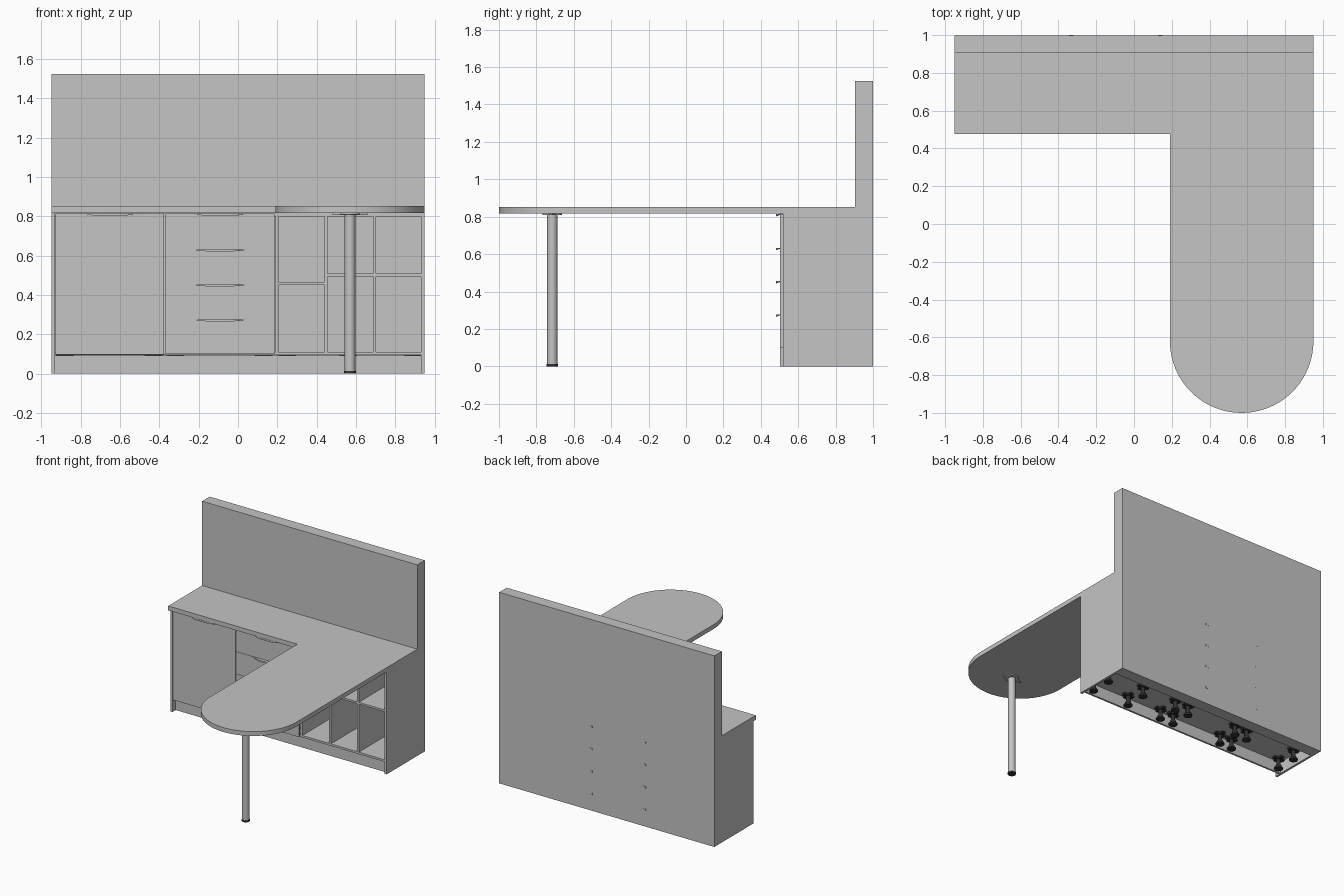
import bpy, bmesh, math

cube = bpy.data.objects.get("Cube")
if cube:
    bpy.data.objects.remove(cube, do_unlink=True)


def material(name, value):
    mat = bpy.data.materials.new(name)
    mat.use_nodes = True
    colour = (value, value, value, 1)
    mat.diffuse_color = colour
    mat.node_tree.nodes["Principled BSDF"].inputs["Base Color"].default_value = colour
    return mat


GREY = material("plain grey", 0.555)
BLACK = material("black plastic", 0.03)


def finish(name, bm, smooth=False, mat=GREY):
    bmesh.ops.recalc_face_normals(bm, faces=bm.faces)
    mesh = bpy.data.meshes.new(name)
    bm.to_mesh(mesh)
    bm.free()
    mesh.materials.append(mat)
    ob = bpy.data.objects.new(name, mesh)
    bpy.context.collection.objects.link(ob)
    if smooth:
        bpy.ops.object.select_all(action='DESELECT')
        ob.select_set(True)
        bpy.context.view_layer.objects.active = ob
        bpy.ops.object.shade_smooth_by_angle(angle=math.radians(35))


def add_prism(bm, outline, z0, z1):
    """Extrude an outline upwards and return its lower vertices."""
    lower = [bm.verts.new((x, y, z0)) for x, y in outline]
    ext = bmesh.ops.extrude_face_region(bm, geom=[bm.faces.new(lower)], use_keep_orig=True)
    for v in ext["geom"]:
        if isinstance(v, bmesh.types.BMVert):
            v.co.z = z1
    return lower


def rect(x0, x1, y0, y1):
    return [(x0, y0), (x1, y0), (x1, y1), (x0, y1)]


def circle(x, y, r, sides):
    return [(x + r * math.cos(2 * math.pi * i / sides),
             y + r * math.sin(2 * math.pi * i / sides)) for i in range(sides)]


def stack(name, layers, smooth=False, mat=GREY):
    """One object from layers given as (outline, bottom, top)."""
    bm = bmesh.new()
    for outline, z0, z1 in layers:
        add_prism(bm, outline, z0, z1)
    finish(name, bm, smooth, mat)


def box(name, x0, x1, y0, y1, z0, z1):
    stack(name, [(rect(x0, x1, y0, y1), z0, z1)])


FRONT, CARCASS, WALL, TOP = 0.503, 0.519, 0.904, 0.817

# Back wall
box("back_wall", -0.95, 0.95, WALL, 0.999, 0, 1.525)

# L-shaped worktop with a rounded peninsula end
arc = [(0.57 + 0.38 * math.cos(a), -0.62 + 0.38 * math.sin(a))
       for a in (math.pi + math.pi * i / 40 for i in range(41))]
outline = [(-0.95, WALL), (-0.95, 0.477), (0.19, 0.477)] + arc + [(0.95, WALL)]
stack("worktop", [(outline, TOP, 0.852)], True)

# Peninsula support post with black foot, collar and pointed mounting plate
post = (0.57, -0.715)
stack("post_foot", [(circle(*post, 0.03, 32), 0, 0.013)], True, BLACK)
stack("support_post", [(circle(*post, 0.027, 32), 0.013, 0.81),
                       (circle(*post, 0.052, 32), 0.809, TOP)], True)
stack("post_mounting_plate",
      [([(0.48, -0.715), (0.57, -0.755), (0.66, -0.715), (0.57, -0.675)], 0.808, 0.816)])

# End panels and plinth
box("left_end_panel", 0.932, 0.95, CARCASS, WALL, 0, TOP)
box("right_end_panel", -0.95, -0.932, FRONT, WALL, 0, TOP)
box("plinth", -0.932, 0.932, 0.545, 0.56, 0, 0.092)

# Cabinet carcass
box("carcass_bottom", -0.932, 0.932, CARCASS, WALL, 0.095, 0.111)
box("carcass_top", -0.932, 0.932, CARCASS, WALL, 0.8, TOP)
for i, x in enumerate((-0.38, 0.19, 0.441, 0.688, 0.93)):
    box(f"upright_{i + 1}", x, min(x + 0.015, 0.94), CARCASS, WALL, 0.111, 0.8)

# Open shelving
box("low_shelf", 0.205, 0.441, CARCASS, WALL, 0.45, 0.465)
box("high_shelf_inner", 0.456, 0.688, CARCASS, WALL, 0.494, 0.509)
box("high_shelf_outer", 0.703, 0.93, CARCASS, WALL, 0.494, 0.509)


def handle(name, xc, z):
    """Full-width lip that swells forward and curls down in the middle."""
    n, half = 40, 0.277

    def swell(x):
        t = min(1, max(0, (0.15 - abs(x - xc)) / 0.1))
        return t * t * (3 - 2 * t)

    xs = [xc - half + 2 * half * i / n for i in range(n + 1)]
    edge = [(x, FRONT - 0.001 - 0.022 * swell(x)) for x in xs]
    bm = bmesh.new()
    add_prism(bm, edge + [(xs[-1], CARCASS), (xs[0], CARCASS)], z, z + 0.003)
    lip = [p for p in edge if swell(p[0]) > 0]
    for v in add_prism(bm, lip + [(x, y + 0.003) for x, y in reversed(lip)], z, z + 0.002):
        v.co.z -= 0.009 * swell(v.co.x)
    finish(name, bm)


# Cupboard door
box("cupboard_door", -0.928, -0.376, FRONT, CARCASS, 0.098, 0.811)
handle("door_handle", -0.652, 0.811)

# Drawer stack with runners whose ends show at the back
levels = (0.096, 0.275, 0.453, 0.631, 0.812)
for i, (z0, z1) in enumerate(zip(levels, levels[1:])):
    box(f"drawer_front_{i + 1}", -0.371, 0.186, FRONT, CARCASS, z0 + 0.003, z1 - 0.001)
    handle(f"drawer_handle_{i + 1}", -0.092, z1 - 0.001)
    for side, x in (("right", -0.333), ("left", 0.14)):
        z = z0 + 0.039
        box(f"drawer_runner_{side}_{i + 1}", x - 0.012, x + 0.012, 0.53, 1.0005,
            z - 0.007, z + 0.007)

# Adjustable black feet with cross-shaped fixing heads under the cabinets
for i, x in enumerate((0.89, 0.56, 0.25, 0.13, -0.32, -0.43, -0.88)):
    for row, y in (("front", 0.6), ("back", 0.77)):
        stack(f"cabinet_foot_{row}_{i + 1}",
              [(circle(x, y, 0.032, 16), 0, 0.012),
               (circle(x, y, 0.022, 16), 0.012, 0.03),
               (circle(x, y, 0.016, 16), 0.03, 0.078),
               (circle(x, y, 0.03, 16), 0.078, 0.095),
               (rect(x - 0.045, x + 0.045, y - 0.014, y + 0.014), 0.08, 0.0945),
               (rect(x - 0.014, x + 0.014, y - 0.045, y + 0.045), 0.081, 0.094)],
              True, BLACK)
